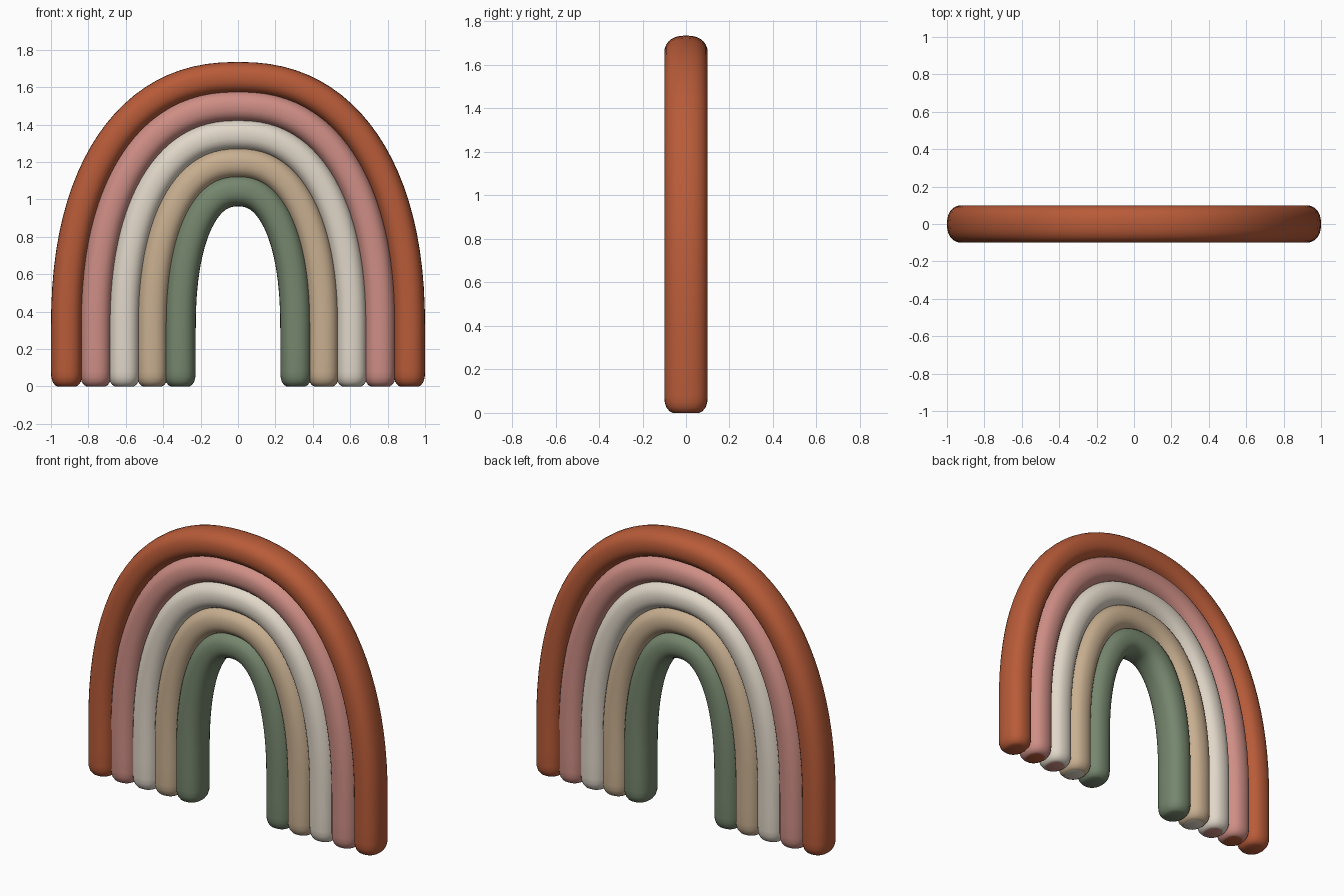
import bpy, bmesh
from math import sin, cos, pi, copysign
from mathutils import Vector

cube = bpy.data.objects.get("Cube")
if cube:
    bpy.data.objects.remove(cube, do_unlink=True)


def make_material(name, rgb):
    mat = bpy.data.materials.new(name)
    mat.use_nodes = True
    colour = (*rgb, 1)
    mat.diffuse_color = colour
    bsdf = mat.node_tree.nodes["Principled BSDF"]
    bsdf.inputs["Base Color"].default_value = colour
    bsdf.inputs["Roughness"].default_value = 0.7
    return mat


def power(v, p):
    return copysign(abs(v) ** p, v)


HALF_WIDTH, HALF_DEPTH = 0.084, 0.1
SPRING = 0.3          # height where the legs start to bend
SIDES, STEPS = 28, 48


def arch_path(radius, top):
    """Centre line with section scale: rounded foot, leg, squarish arch, leg, foot."""
    foot = [(0.0, 0.6), (0.008, 0.76), (0.025, 0.9), (0.05, 0.98), (0.08, 1.0), (0.18, 1.0)]
    right = [(Vector((-radius, 0, z)), s) for z, s in foot]
    bend = []
    for i in range(STEPS + 1):
        a = pi * i / STEPS
        x = -radius * power(cos(a), 2 / 2.3)
        z = SPRING + (top - SPRING) * power(max(sin(a), 0), 2 / 2.3)
        bend.append((Vector((x, 0, z)), 1.0))
    left = [(Vector((radius, 0, z)), s) for z, s in reversed(foot)]
    return right + bend + left


def make_arch(name, radius, top, body, sole):
    path = arch_path(radius, top)
    bm = bmesh.new()
    rings = []
    for i, (p, scale) in enumerate(path):
        a = path[max(i - 1, 0)][0]
        b = path[min(i + 1, len(path) - 1)][0]
        t = (b - a).normalized()
        normal = Vector((-t.z, 0, t.x))
        ring = []
        for k in range(SIDES):
            u = 2 * pi * k / SIDES
            across = HALF_WIDTH * scale * power(cos(u), 0.85)
            deep = HALF_DEPTH * scale * power(sin(u), 0.85)
            ring.append(bm.verts.new(p + normal * across + Vector((0, deep, 0))))
        rings.append(ring)
    for r, s in zip(rings, rings[1:]):
        for k in range(SIDES):
            j = (k + 1) % SIDES
            bm.faces.new((r[k], r[j], s[j], s[k]))
    # Soles take the colour of the next band outwards
    for ring in (rings[0], rings[-1]):
        bm.faces.new(ring).material_index = 1
    bmesh.ops.recalc_face_normals(bm, faces=bm.faces)
    mesh = bpy.data.meshes.new(name)
    bm.to_mesh(mesh)
    bm.free()
    mesh.materials.append(body)
    mesh.materials.append(sole)
    obj = bpy.data.objects.new(name, mesh)
    bpy.context.collection.objects.link(obj)
    bpy.ops.object.select_all(action='DESELECT')
    obj.select_set(True)
    bpy.context.view_layer.objects.active = obj
    bpy.ops.object.shade_smooth_by_angle(angle=pi / 3)


# Nested bands from the outside in
terracotta = make_material("terracotta", (0.48, 0.105, 0.04))
pink = make_material("dusty pink", (0.62, 0.27, 0.235))
cream = make_material("cream", (0.75, 0.68, 0.58))
tan = make_material("tan", (0.58, 0.43, 0.28))
green = make_material("sage green", (0.18, 0.24, 0.155))

make_arch("outer_arch", 0.916, 1.651, terracotta, terracotta)
make_arch("second_arch", 0.76, 1.498, pink, terracotta)
make_arch("middle_arch", 0.608, 1.345, cream, pink)
make_arch("fourth_arch", 0.458, 1.195, tan, cream)
make_arch("inner_arch", 0.31, 1.047, green, green)
